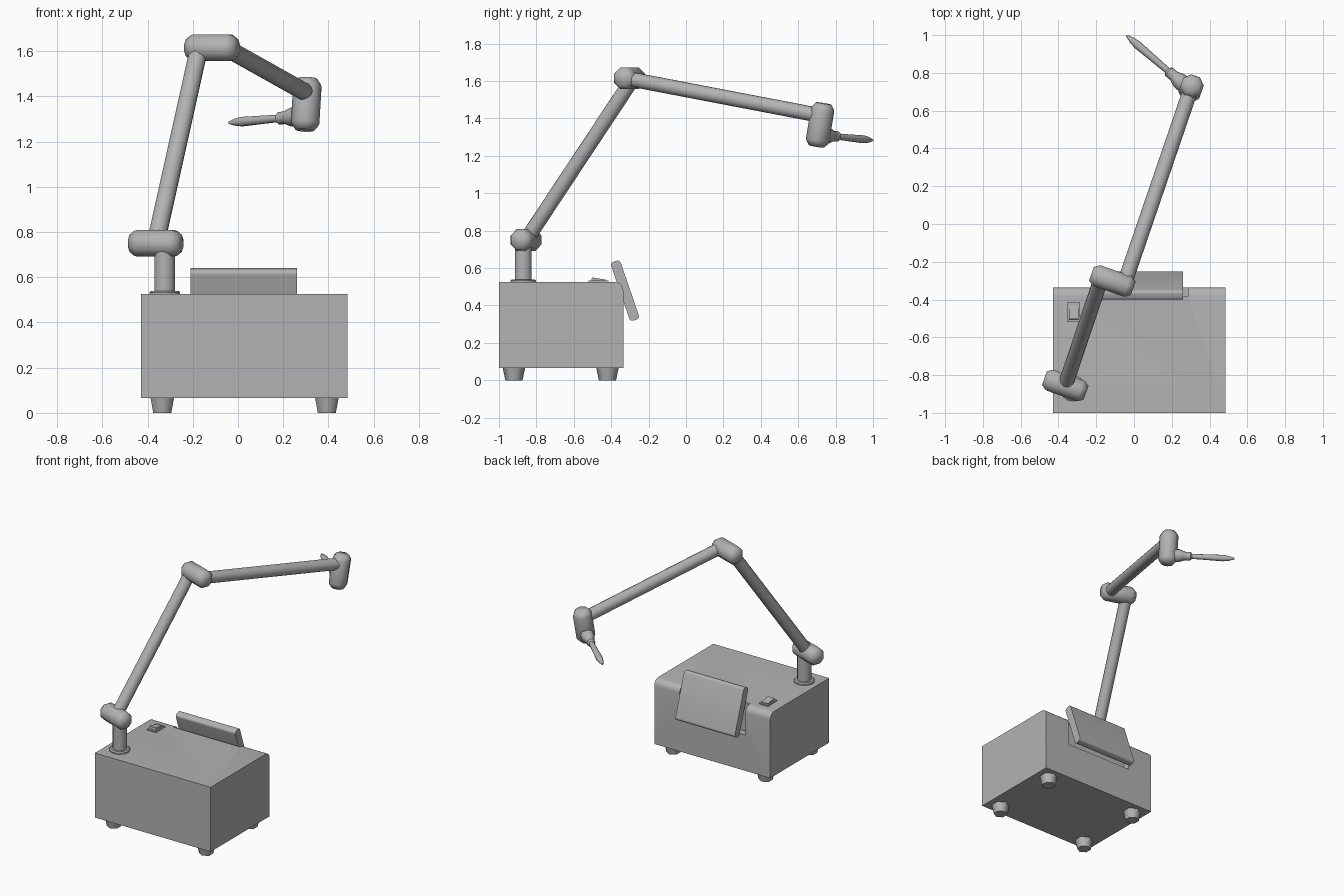
import bpy
import bmesh
import math
from mathutils import Vector, Matrix

old = bpy.data.objects.get("Cube")
if old:
    bpy.data.objects.remove(old, do_unlink=True)

grey = bpy.data.materials.new("plain_grey")
grey.use_nodes = True
COLOUR = (0.45, 0.45, 0.45, 1)
grey.diffuse_color = COLOUR
grey.node_tree.nodes["Principled BSDF"].inputs["Base Color"].default_value = COLOUR


def finish(name, bm, smooth=None):
    """Turn a bmesh into a named grey object."""
    bmesh.ops.recalc_face_normals(bm, faces=bm.faces)
    mesh = bpy.data.meshes.new(name)
    bm.to_mesh(mesh)
    bm.free()
    mesh.materials.append(grey)
    obj = bpy.data.objects.new(name, mesh)
    bpy.context.collection.objects.link(obj)
    if smooth:
        bpy.ops.object.select_all(action="DESELECT")
        obj.select_set(True)
        bpy.context.view_layer.objects.active = obj
        bpy.ops.object.shade_smooth_by_angle(angle=math.radians(smooth))
    return obj


def turned(name, start, direction, profile, sides=12, smooth=50, turn=0.0):
    """Revolve (distance, radius) pairs around an axis."""
    bm = bmesh.new()
    rings = []
    for dist, radius in profile:
        rings.append([bm.verts.new((radius * math.cos(a), radius * math.sin(a), dist))
                      for a in (turn + math.tau * i / sides for i in range(sides))])
    for low, high in zip(rings, rings[1:]):
        for i in range(sides):
            j = (i + 1) % sides
            bm.faces.new((low[i], low[j], high[j], high[i]))
    bm.faces.new(rings[0][::-1])
    bm.faces.new(rings[-1])
    spin = Vector(direction).normalized().to_track_quat("Z", "Y").to_matrix().to_4x4()
    bm.transform(Matrix.Translation(start) @ spin)
    return finish(name, bm, smooth)


def block(name, low, high, bevel=0.0, rule=None, tilt=0.0, smooth=None):
    """Box between two corners; chosen edges rounded, tilted about x."""
    low, high = Vector(low), Vector(high)
    bm = bmesh.new()
    bmesh.ops.create_cube(bm, size=1)
    bm.transform(Matrix.Diagonal((*(high - low), 1)))
    if bevel:
        edges = [e for e in bm.edges if rule((e.verts[0].co + e.verts[1].co) / 2)]
        bmesh.ops.bevel(bm, geom=edges, offset=bevel, segments=5, profile=0.5,
                        affect="EDGES")
    bm.transform(Matrix.Translation((low + high) / 2) @ Matrix.Rotation(tilt, 4, "X"))
    return finish(name, bm, smooth)


# Cabinet with a rounded top back edge and a recess behind the screen
cabinet = block("cabinet", (-0.43, -1, 0.065), (0.485, -0.335, 0.525), 0.045,
                lambda c: c.y > 0.1 and c.z > 0.1)
cutter = block("recess_cutter", (-0.235, -0.385, 0.32), (0.285, -0.2, 0.7))
cutter.hide_render = True
cut = cabinet.modifiers.new("recess", "BOOLEAN")
cut.operation = "DIFFERENCE"
cut.solver = "EXACT"
cut.object = cutter
bpy.ops.object.select_all(action="DESELECT")
bpy.context.view_layer.objects.active = cabinet
cabinet.select_set(True)
bpy.ops.object.modifier_apply(modifier=cut.name)
bpy.data.objects.remove(cutter, do_unlink=True)
bpy.ops.object.shade_smooth_by_angle(angle=math.radians(35))

# Tapered feet
for side, x in (("right", -0.335), ("left", 0.393)):
    for end, y in (("front", -0.92), ("back", -0.42)):
        turned(f"foot_{end}_{side}", (x, y, 0), (0, 0, 1),
               [(0, 0.046), (0.066, 0.06)], 6, 65, math.pi / 2)

# Tilted screen
block("screen", (-0.21, -0.353, 0.313), (0.26, -0.299, 0.645), 0.018,
      lambda c: abs(c.x) < 0.01, math.radians(19), 35)

# Rocker switch
block("switch_plate", (-0.355, -0.52, 0.52), (-0.285, -0.415, 0.533))
block("switch_rocker", (-0.345, -0.505, 0.523), (-0.295, -0.43, 0.544),
      tilt=math.radians(-9))

# Post and its flange
POST = (-0.324, -0.87, 0.52)
turned("post", POST, (0, 0, 1), [(0, 0.046), (0.23, 0.046)], 14)
turned("post_flange", POST, (0, 0, 1), [(0, 0.068), (0.013, 0.068), (0.02, 0.06)], 16, 35)

# Joints with chamfered ends
heading = Vector((0.33, 0.944, 0))
hinge = Vector((0.944, -0.33, 0))
wrist_axis = heading * 0.174 + Vector((0, 0, 0.985))
base = Vector((-0.364, -0.855, 0.75))
elbow = Vector((-0.115, -0.302, 1.615))
wrist = Vector((0.302, 0.717, 1.365))
HALF = 0.117
capsule = [(-HALF, 0.041), (0.022 - HALF, 0.058), (0.035 - HALF, 0.063),
           (HALF - 0.035, 0.063), (HALF - 0.022, 0.058), (HALF, 0.041)]
for name, centre, axis in (("base_joint", base, hinge), ("elbow_joint", elbow, hinge),
                           ("wrist_joint", wrist, wrist_axis)):
    turned(name, centre, axis, capsule, 8, 55, math.pi / 8)


# Arms
def arm(name, start, end):
    span = end - start
    turned(name, start, span, [(0, 0.04), (span.length, 0.04)], 14)


arm("lower_arm", base, elbow - hinge * 0.06)
arm("upper_arm", elbow + hinge * 0.065, wrist + wrist_axis * 0.05)

# Handpiece with collars and a pointed tip
grip = wrist - wrist_axis * 0.052
tip = Vector((-0.04, 0.998, 1.283))
length = (tip - grip).length
turned("handpiece", grip, tip - grip,
       [(0, 0.044), (0.075, 0.044), (0.11, 0.032), (0.116, 0.029), (0.152, 0.029),
        (0.162, 0.017), (0.37, 0.022), (0.41, 0.016), (length, 0.005)], 10, 40)
